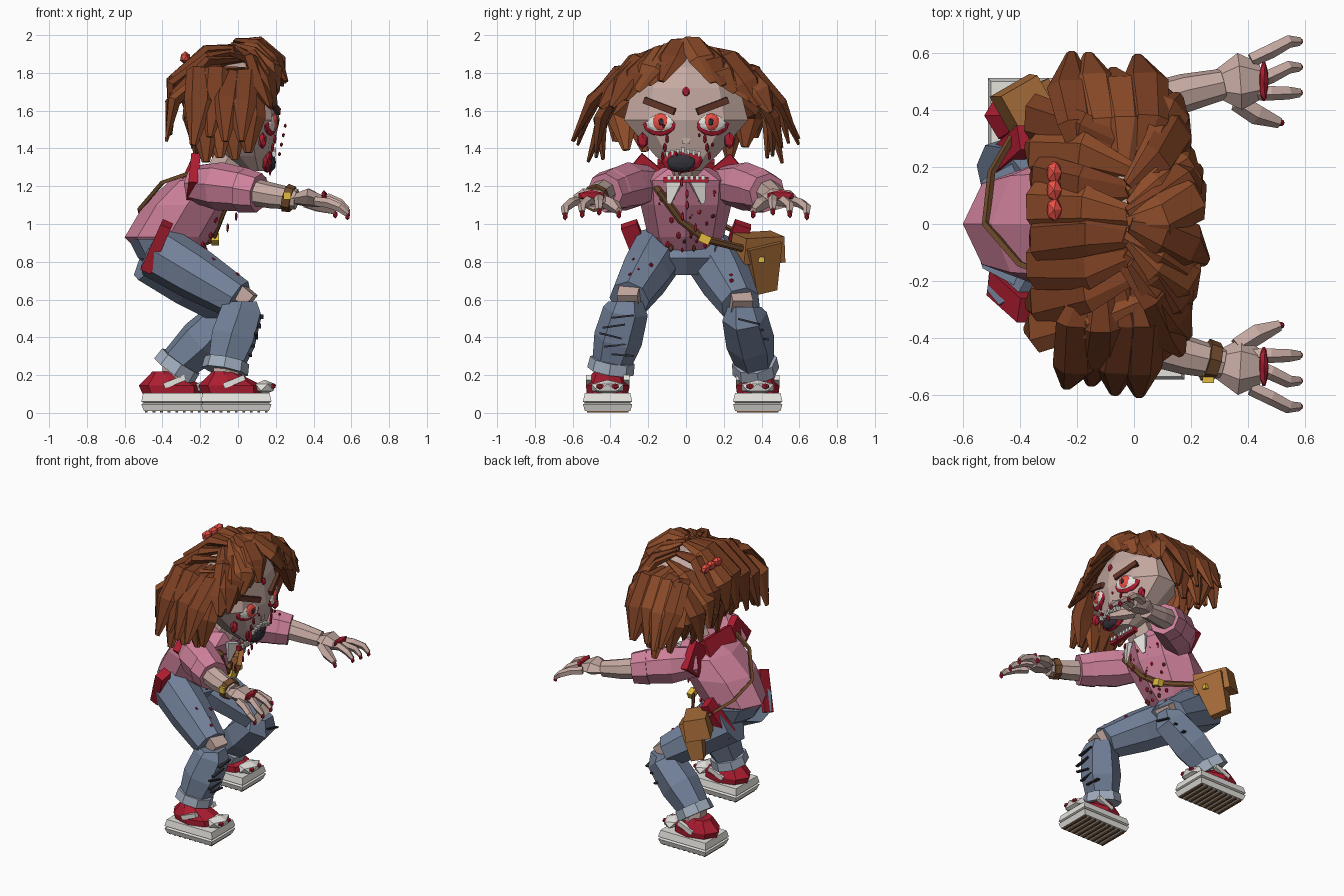
import bpy, bmesh, math, random
from mathutils import Vector, Euler, Matrix

if "Cube" in bpy.data.objects:
    bpy.data.objects.remove(bpy.data.objects["Cube"])

random.seed(4)
PALETTE = dict(skin=(.56, .40, .36), hair=(.19, .048, .016), pink=(.62, .22, .33), jeans=(.17, .22, .32),
               cuff=(.36, .42, .52), red=(.42, .012, .03), bright=(.80, .08, .06), white=(.78, .76, .72),
               black=(.03, .03, .04), leather=(.38, .15, .04), strap=(.16, .07, .025), gold=(.75, .5, .05),
               brow=(.12, .035, .02), hair_light=(.26, .07, .022))
MATS = {}
for key, rgb in PALETTE.items():
    MATS[key] = bpy.data.materials.new(key)
    MATS[key].diffuse_color = (*rgb, 1)


def add(name, bm, mat):
    bmesh.ops.recalc_face_normals(bm, faces=bm.faces)
    me = bpy.data.meshes.new(name)
    bm.to_mesh(me)
    bm.free()
    ob = bpy.data.objects.new(name, me)
    bpy.context.collection.objects.link(ob)
    me.materials.append(MATS[mat])
    return ob


def skin_rings(name, rings, mat):
    bm = bmesh.new()
    rs = [[bm.verts.new(p) for p in r] for r in rings]
    n = len(rs[0])
    for a, b in zip(rs, rs[1:]):
        for i in range(n):
            bm.faces.new((a[i], a[(i + 1) % n], b[(i + 1) % n], b[i]))
    bm.faces.new(rs[0][::-1])
    bm.faces.new(rs[-1])
    return add(name, bm, mat)


def stack(name, levels, mat, y=0, n=8, turn=0.0):
    """Horizontal rings: (x, z, rx, ry)."""
    ang = [2 * math.pi * (i + turn) / n for i in range(n)]
    return skin_rings(name, [[(x + rx * math.cos(a), y + ry * math.sin(a), z) for a in ang]
                             for x, z, rx, ry in levels], mat)


def tube(name, pts, radii, mat, n=6, flat=1.0, out=(0, 0.1, 1)):
    """Rings along a path; flat scales the thickness along 'out'."""
    P = [Vector(p) for p in pts]
    rings = []
    for i, p in enumerate(P):
        t = (P[min(i + 1, len(P) - 1)] - P[max(i - 1, 0)]).normalized()
        o = Vector(out) - t * t.dot(Vector(out))
        if o.length < .05:
            o = t.orthogonal()
        o.normalize()
        w = t.cross(o)
        rings.append([p + radii[i] * (w * math.cos(k * math.tau / n) + o * flat * math.sin(k * math.tau / n))
                      for k in range(n)])
    return skin_rings(name, rings, mat)


def box(name, loc, size, mat, rot=(0, 0, 0), taper=1.0):
    bm = bmesh.new()
    bmesh.ops.create_cube(bm, size=1)
    for v in bm.verts:
        if v.co.z < 0:
            v.co.x *= taper
            v.co.y *= taper
    M = Matrix.LocRotScale(Vector(loc), Euler([math.radians(r) for r in rot]), Vector(size))
    bm.transform(M)
    return add(name, bm, mat)


def blob(name, loc, size, mat, sub=1, rot=(0, 0, 0)):
    bm = bmesh.new()
    bmesh.ops.create_icosphere(bm, subdivisions=sub, radius=1)
    bm.transform(Matrix.LocRotScale(Vector(loc), Euler([math.radians(r) for r in rot]), Vector(size)))
    return add(name, bm, mat)


def lock(pts, width, out):
    pts = [Vector(p) + Vector([random.uniform(-.014, .014) for _ in range(3)]) for p in pts]
    tube("hair_lock", pts, [width * k for k in (.35, .95, 1.1, .25)], random.choice(["hair", "hair", "hair_light"]),
         n=6, flat=.45, out=out)


# torso, pelvis, neck and head
stack("torso", [(-.37, .75, .06, .05), (-.37, .93, .23, .2), (-.27, 1.1, .23, .24), (-.18, 1.23, .18, .25),
                (-.12, 1.3, .1, .12)], "pink")
stack("pelvis", [(-.33, .73, .07, .08), (-.36, .82, .17, .21), (-.41, .92, .17, .22)], "jeans")
tube("neck", [(-.1, 0, 1.24), (0, 0, 1.4)], [.09, .1], "skin")
stack("head", [(.09, 1.28, .06, .08), (.05, 1.36, .13, .17), (0, 1.55, .22, .345), (-.01, 1.72, .21, .3),
               (-.01, 1.83, .16, .22), (-.01, 1.9, .06, .09)], "skin", n=10)

# hair: side, back and front locks
for s in (-1, 1):
    for i in range(4):
        x = -.2 + .08 * i
        lock([(x * .7 - .02, s * .19, 1.83), (x, s * .36, 1.80), (x - .01, s * .49, 1.65),
              (x - .03, s * (.58 + random.uniform(-.03, .03)), 1.45 + random.uniform(-.03, .05))], .075, (0, s, .6))
        lock([(x * .8, s * .22, 1.77), (x + .01, s * .36, 1.72), (x + .01, s * .45, 1.56),
              (x + .02, s * (.47 + random.uniform(-.05, .05)), 1.33 + random.uniform(0, .04) + .03 * (i > 2))],
             .085, (0, s, .4))
    for i in range(6):
        lock([(-.02, s * .03 * i, 1.96 - .01 * i), (.1 - .006 * i, s * (.03 + .045 * i), 1.955 - .02 * i),
              (.205 - .014 * i, s * (.08 + .06 * i), 1.875 - .034 * i),
              (.245 - .016 * i, s * (.14 + .062 * i), 1.755 - .03 * i)], .08, (1, s * .4, .8))
for i in range(8):
    y = -.33 + .094 * i
    h = 1.985 - abs(y) * .42
    lock([(.02, y * .75, h - .02), (-.17, y, h - .04), (-.34, y * 1.1, h - .2),
          (-.37, y * 1.15, 1.47 + random.uniform(-.05, .1))], .08, (-1, 0, .7))
    lock([(-.14, y * .8, h - .17), (-.22, y, h - .26), (-.25, y, 1.56),
          (-.2 + random.uniform(-.06, .06), y * .95, 1.33 + random.uniform(0, .08))], .08, (-1, 0, .4))
for y in (.05, .12, .18):
    blob("hair_bow", (-.28, y, 1.88), (.03, .045, .035), "bright")

# face
for s in (-1, 1):
    blob("eye_white", (.18, s * .14, 1.535), (.025, .08, .05), "white", 2, (0, 0, s * 18))
    blob("eye_rim", (.172, s * .14, 1.53), (.022, .095, .065), "red", 2, (0, 0, s * 18))
    blob("iris", (.193, s * .135, 1.54), (.02, .046, .046), "bright", 2, (0, 0, s * 15))
    blob("pupil", (.206, s * .13, 1.54), (.015, .018, .026), "black")
    box("eyebrow", (.185, s * .14, 1.625), (.03, .18, .035), "brow", (s * 20, 0, s * 18))
    blob("cheek_wound", (.13, s * .23, 1.44), (.025, .03, .045), "red")
    for k in range(3):
        blob("blood_tear", (.195 - .012 * k, s * (.1 + .012 * k), 1.45 - .045 * k), (.01, .01, .025), "red")
blob("forehead_wound", (.2, 0, 1.7), (.015, .022, .03), "red")
box("nose", (.19, 0, 1.44), (.02, .04, .03), "skin")
blob("lips", (.155, -.02, 1.335), (.035, .11, .065), "red", 2)
blob("mouth", (.172, -.025, 1.325), (.03, .08, .05), "black", 2)
for i in range(7):
    box("upper_tooth", (.19, -.1 + .028 * i, 1.39 - .02 * abs(i - 3) / 3), (.025, .02, .03), "white", taper=.6)
    box("lower_tooth", (.1, -.09 + .03 * i, 1.245), (.025, .02, .025), "white")
box("lower_gum", (.085, 0, 1.235), (.03, .24, .03), "red")
for k in range(6):
    blob("blood_drip", (.17 - .045 * k, random.uniform(-.07, .07), 1.28 - .06 * k), (.008, .01, .026), "red")
for k, y in enumerate((-.12, .07, .14, -.05)):
    blob("flying_blood", (.25 - .01 * k, y, 1.52 - .05 * k), (.009, .009, .012), "red")

# arms and hands
for s in (-1, 1):
    tube("sleeve", [(-.22, s * .2, 1.21), (-.1, s * .31, 1.2), (.04, s * .39, 1.18), (.09, s * .41, 1.17)],
         [.1, .128, .115, .09], "pink", n=8)
    tube("sleeve_cuff", [(.02, s * .385, 1.18), (.11, s * .43, 1.165)], [.12, .105], "pink", n=8)
    tube("forearm", [(.05, s * .42, 1.175), (.18, s * .46, 1.15), (.31, s * .49, 1.13)], [.075, .068, .055], "skin", n=8)
    tube("palm", [(.29, s * .49, 1.13), (.37, s * .5, 1.14), (.44, s * .5, 1.12)], [.05, .1, .065], "skin", flat=.5)
    blob("hand_wound", (.455, s * .5, 1.15), (.018, .08, .03), "red")
    for i, (d0, d1) in enumerate([(-.04, -.04), (-.01, .05), (.075, .14)]):
        z = 1.115 - .012 * i
        tube("finger", [(.41, s * (.5 + d0), 1.12), (.48, s * (.5 + (d0 + d1) / 2), z + .02),
                        (.54, s * (.5 + d1), z - .005), (.58, s * (.5 + d1), z - .04)],
             [.026, .027, .024, .016], "skin", n=5)
        blob("fingernail", (.58, s * (.5 + d1), z - .05), (.014, .014, .022), "red")
    tube("thumb", [(.36, s * .43, 1.12), (.43, s * .385, 1.1), (.51, s * .355, 1.07)], [.035, .038, .02], "skin", n=5)
    blob("thumb_nail", (.515, s * .355, 1.05), (.014, .014, .022), "red")
tube("bracelet", [(.25, -.475, 1.14), (.29, -.485, 1.13)], [.075, .07], "strap", n=8)
box("bracelet_clasp", (.26, -.54, 1.15), (.04, .035, .04), "gold")

# vest flaps, shirt collar and blood spatter
for s in (-1, 1):
    box("vest_shoulder", (-.235, s * .24, 1.25), (.05, .15, .2), "red", (s * 40, 6, 0))
    box("vest_hem", (-.43, s * .255, .88), (.06, .09, .28), "red", (s * -20, 24, 0))
    box("collar_point", (-.005, s * .075, 1.17), (.03, .09, .13), "white", (s * 14, 0, s * 20), taper=.25)
box("vest_collar", (-.25, 0, 1.28), (.05, .3, .12), "red", (0, 25, 0))
for i in range(34):
    z = random.uniform(.84, 1.18)
    y = random.uniform(-.15, .15)
    x = -.02 - (1.18 - z) * .46 - abs(y) * .34
    q = random.uniform(.007, .016)
    blob("blood_spot", (x, y, z), (.012, q, q * 1.5), random.choice(["red", "red", "brow"]))

# legs: side, then hip, knee and ankle points, foot centre
for s, hip, knee, ankle, foot, y in [(-1, (-.43, -.14, .86), (.0, -.3, .6), (-.07, -.4, .24), -.01, -.415),
                                     (1, (-.46, .14, .83), (-.07, .29, .57), (-.34, .37, .24), -.325, .38)]:
    H, K, A = Vector(hip), Vector(knee), Vector(ankle)
    tube("thigh", [H, H.lerp(K, .5), K], [.15, .14, .11], "jeans", n=8)
    top = K + Vector((.02, s * .02, -.06))
    tube("shin", [top + Vector((0, 0, .05)), top, top.lerp(A, .5), A], [.09, .12, .13, .1], "jeans", n=6, out=(1, 0, .2))
    tube("jean_cuff", [A.lerp(top, .13), A + Vector((0, 0, -.02))], [.12, .125], "cuff", n=8, out=(1, 0, .2))
    box("knee_patch", K + Vector((.035, 0, .02)), (.09, .11, .08), "skin", (0, 40, s * 12))
    for k in range(5):
        p = top.lerp(A, .1 + .17 * k) + Vector((.115, random.uniform(-.05, .05), 0))
        box("denim_tear", p, (.02, .12, .01), "black", (random.uniform(-14, 14), 0, 0))
        p = H.lerp(K, .45 + .1 * k) + Vector((.06, random.uniform(-.06, .06), .09))
        blob("thigh_blood", p, (.015, .012, .015), "red")
    # shoe
    tube("ankle", [(A.x, A.y, .3), (A.x + .01, y, .15)], [.07, .08], "skin", out=(1, 0, 0))
    stack("sole", [(foot, .01, .245, .17), (foot, .045, .265, .185), (foot, .052, .245, .165),
                   (foot, .06, .265, .185), (foot, .105, .25, .17)], "white", y=y, n=4, turn=.5)
    stack("shoe_upper", [(foot - .02, .1, .16, .11), (foot - .03, .145, .17, .115), (foot - .06, .205, .08, .085),
                         (foot - .07, .22, .06, .07)], "red", y=y)
    blob("toe_cap", (foot + .15, y, .135), (.065, .1, .04), "white")
    for t in (-1, 1):
        box("shoe_stripe", (foot - .01, y + t * .1, .165), (.12, .03, .03), "white", (0, -22, 0))
        blob("toe_blood", (foot + .195, y + t * .04, .14), (.018, .022, .016), "red")
    for k in range(9):
        box("tread", (foot - .16 + .04 * k, y, .012), (.014, .22, .022), "strap")

# shoulder bag with strap
box("bag_body", (-.35, .4, .77), (.14, .2, .26), "leather", (12, 12, 30), .6)
box("bag_flap", (-.36, .38, .875), (.15, .23, .14), "leather", (3, 12, 30), 1.1)
box("bag_clasp", (-.27, .4, .81), (.03, .03, .03), "gold")
tube("strap_front", [(-.2, -.22, 1.29), (-.03, -.14, 1.17), (-.09, -.03, 1.02), (-.13, .1, .92), (-.26, .3, .87)],
     [.02] * 5, "strap", flat=.5, out=(1, 0, 0))
tube("strap_back", [(-.2, -.22, 1.29), (-.4, -.14, 1.22), (-.52, 0, 1.08), (-.5, .18, 1.0), (-.4, .35, .92)],
     [.014] * 5, "strap", n=4, out=(-1, 0, 0))
box("strap_buckle", (-.12, .1, .92), (.04, .06, .045), "gold", (-25, 0, 0))

for m in bpy.data.materials:
    if m.users and not m.is_grease_pencil:
        m.use_nodes = True
        m.node_tree.nodes["Principled BSDF"].inputs["Base Color"].default_value = m.diffuse_color
